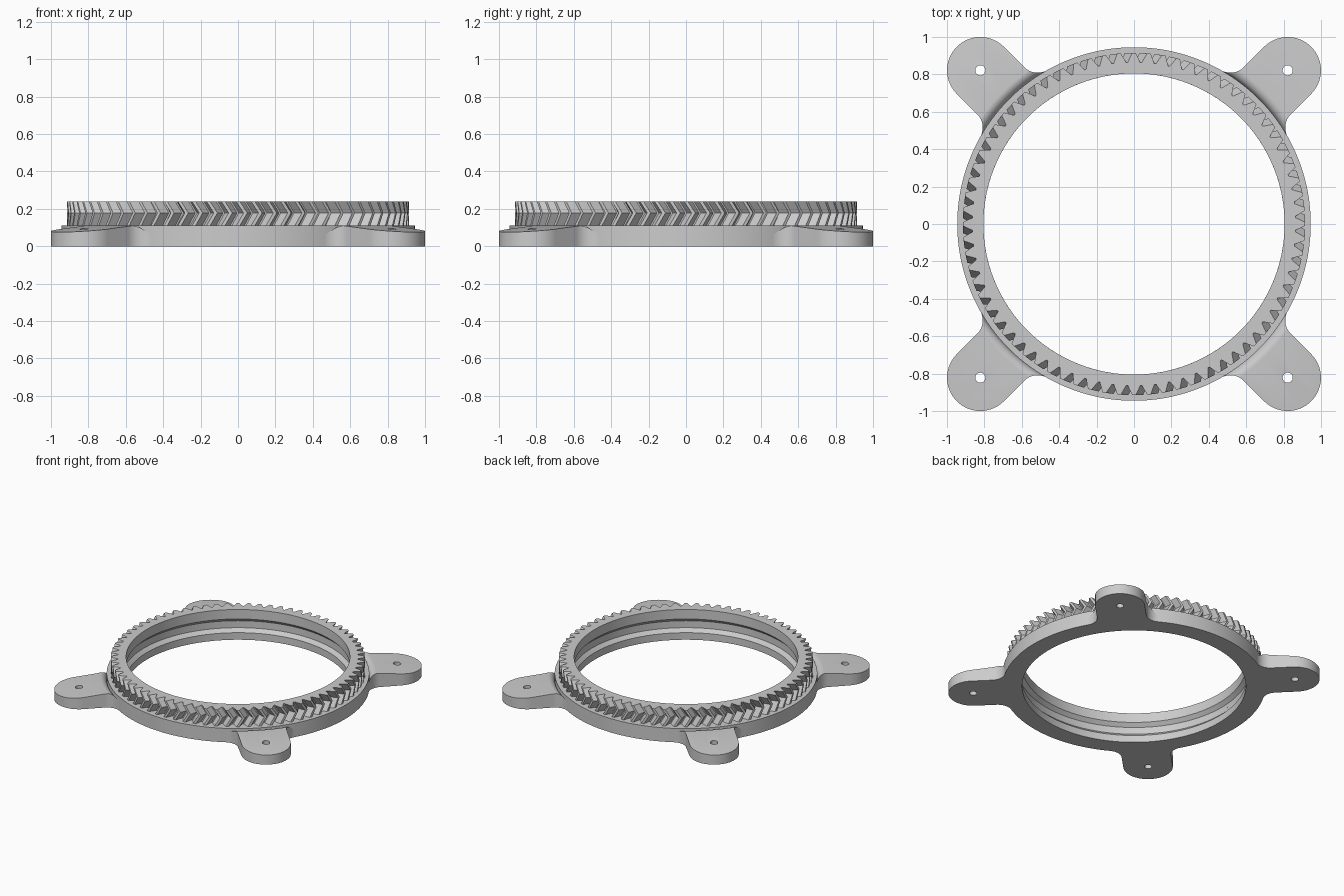
import bpy, bmesh
from math import sin, cos, pi, tau, asin, sqrt, radians

cube = bpy.data.objects.get("Cube")
if cube:
    bpy.data.objects.remove(cube, do_unlink=True)

grey = bpy.data.materials.new("light_grey")
grey.use_nodes = True
colour = (0.6, 0.6, 0.6, 1)
grey.diffuse_color = colour
grey.node_tree.nodes["Principled BSDF"].inputs["Base Color"].default_value = colour

TEETH = 72
RIM, BORE, GROOVE = 0.945, 0.805, 0.832
LUG_TOP, RING_TOP, TOP = 0.06, 0.11, 0.24


def make_object(name, bm):
    bmesh.ops.recalc_face_normals(bm, faces=bm.faces)
    mesh = bpy.data.meshes.new(name)
    bm.to_mesh(mesh)
    bm.free()
    mesh.materials.append(grey)
    obj = bpy.data.objects.new(name, mesh)
    bpy.context.collection.objects.link(obj)
    return obj


def skin_loops(name, loops):
    """Join closed loops of equal length into a closed tube."""
    bm = bmesh.new()
    rows = [[bm.verts.new(p) for p in loop] for loop in loops]
    n = len(rows[0])
    for a, b in zip(rows, rows[1:] + rows[:1]):
        for i in range(n):
            j = (i + 1) % n
            bm.faces.new((a[i], a[j], b[j], b[i]))
    return make_object(name, bm)


def circle(r, z, angles):
    return [(r * cos(a), r * sin(a), z) for a in angles]


def lathe(name, profile, n=192):
    angles = [tau * i / n for i in range(n)]
    return skin_loops(name, [circle(r, z, angles) for r, z in profile])


def prism(name, outline, z0, z1):
    bm = bmesh.new()
    face = bm.faces.new([bm.verts.new((x, y, z0)) for x, y in outline])
    ext = bmesh.ops.extrude_face_region(bm, geom=[face])
    top = [g for g in ext["geom"] if isinstance(g, bmesh.types.BMVert)]
    bmesh.ops.translate(bm, verts=top, vec=(0, 0, z1 - z0))
    return make_object(name, bm)


def boolean(obj, cutter, operation):
    mod = obj.modifiers.new(operation.lower(), "BOOLEAN")
    mod.object, mod.operation, mod.solver = cutter, operation, "EXACT"
    cutter.hide_render = True
    cutter.hide_set(True)


def smooth(obj):
    bpy.ops.object.select_all(action="DESELECT")
    obj.select_set(True)
    bpy.context.view_layer.objects.active = obj
    for mod in list(obj.modifiers):
        bpy.ops.object.modifier_apply(modifier=mod.name)
    bpy.ops.object.shade_smooth_by_angle(angle=radians(25))


# Base ring with the lower half of the bearing groove
base = lathe("base_ring", [(RIM, 0), (RIM, RING_TOP), (GROOVE, RING_TOP),
                           (GROOVE, 0.083), (BORE, 0.056), (BORE, 0)])
smooth(base)

# Herringbone gear ring with the upper half of the groove
pitch = tau / TEETH
tooth = [(-0.44, 0.865), (-0.12, 0.915), (0.12, 0.915), (0.44, 0.865)]
points = [((i + f) * pitch, r) for i in range(TEETH) for f, r in tooth]
angles = [a for a, r in points]


def gear_loop(z, twist):
    return [(r * cos(a + twist), r * sin(a + twist), z) for a, r in points]


gear = skin_loops("gear_ring", [
    gear_loop(RING_TOP, 0), gear_loop(0.178, 0.5 * pitch), gear_loop(TOP, 0),
    circle(BORE, TOP, angles), circle(BORE, 0.165, angles),
    circle(GROOVE, 0.138, angles), circle(GROOVE, RING_TOP, angles)])
smooth(gear)

# Mounting lug outline along +x: round end, straight arm, filleted root
END, HALF, FILLET = 1.162, 0.178, 0.1
spread = asin((HALF + FILLET) / (RIM + FILLET))
root = sqrt((RIM + FILLET) ** 2 - (HALF + FILLET) ** 2)
half_side = [(END + HALF * cos(t), HALF * sin(t))
             for t in (pi / 2 * i / 16 for i in range(1, 17))]
half_side += [(root + FILLET * cos(t), HALF + FILLET + FILLET * sin(t))
              for t in (-pi / 2 - (pi / 2 - spread) * i / 12 for i in range(13))]
half_side.append((0.9 * cos(spread), 0.9 * sin(spread)))
outline = [(END + HALF, 0)] + half_side + [(x, -y) for x, y in reversed(half_side)]

# Solid whose top sweeps from the rim down to the lug height
sweep = [(RIM + 0.05 * (1 - sin(t)), RING_TOP - 0.05 * (1 - cos(t)))
         for t in (pi / 2 * (1 - i / 8) for i in range(9))]
envelope = lathe("lug_envelope", [(0.88, -0.05), (0.88, RING_TOP)] + sweep
                 + [(1.5, LUG_TOP), (1.5, -0.05)], 180)

for k, name in enumerate(("back_left", "back_right", "front_right", "front_left")):
    turn = pi / 4 + k * pi / 2
    c, s = cos(turn), sin(turn)
    lug = prism(name + "_lug", [(x * c - y * s, x * s + y * c) for x, y in outline],
                0, RING_TOP)
    hole = prism("hole_cutter", [(END * c + 0.027 * cos(tau * i / 32),
                                  END * s + 0.027 * sin(tau * i / 32))
                                 for i in range(32)], -0.1, 0.3)
    boolean(lug, envelope, "INTERSECT")
    boolean(lug, hole, "DIFFERENCE")
    smooth(lug)
    bpy.data.objects.remove(hole, do_unlink=True)
bpy.data.objects.remove(envelope, do_unlink=True)
